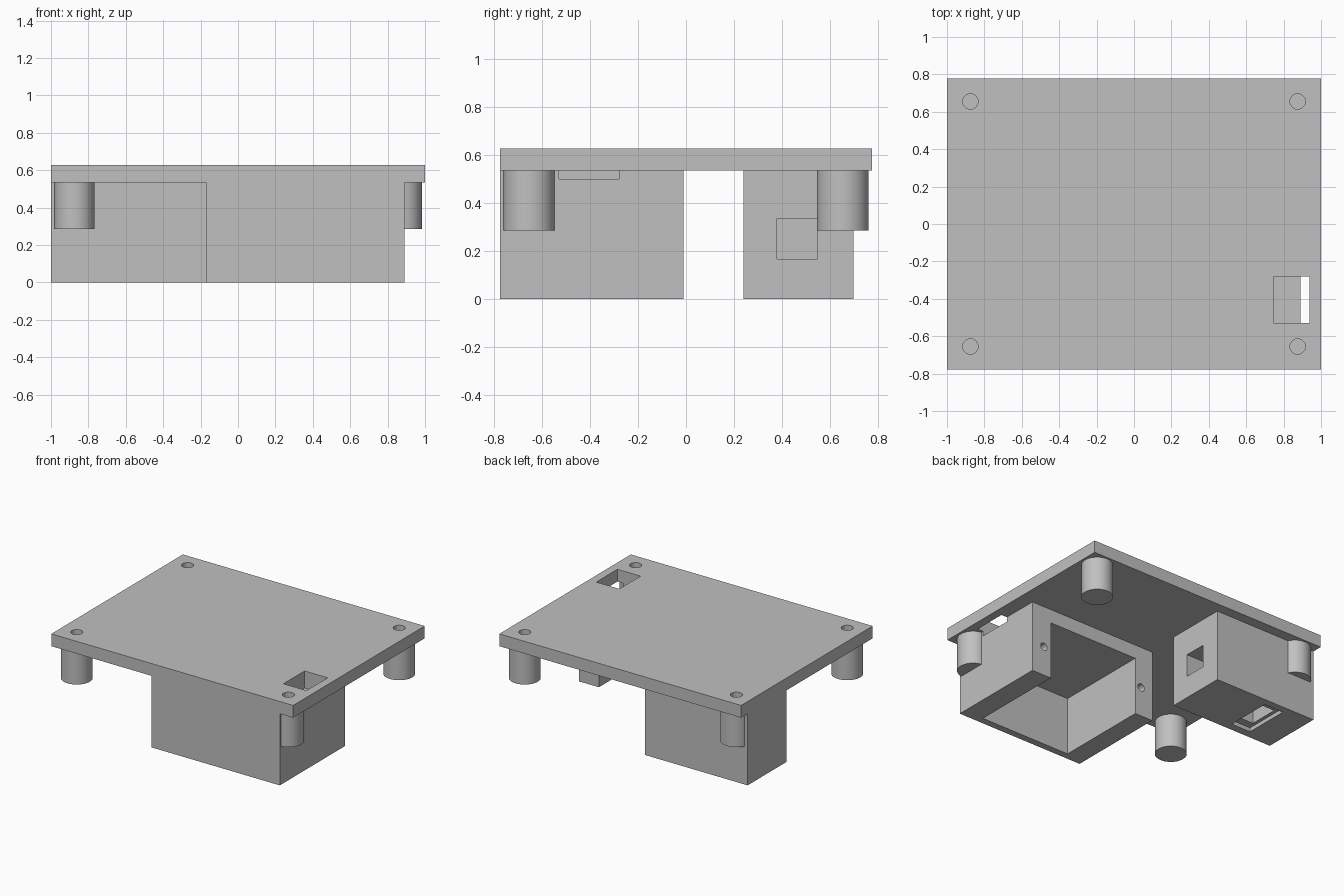
import bpy, bmesh, math
from mathutils import Matrix, Vector

if "Cube" in bpy.data.objects:
    bpy.data.objects.remove(bpy.data.objects["Cube"])

grey = bpy.data.materials.new("plain grey")
colour = (0.53, 0.53, 0.53, 1)
grey.diffuse_color = colour
grey.use_nodes = True
grey.node_tree.nodes["Principled BSDF"].inputs["Base Color"].default_value = colour


def add_object(name, bm):
    mesh = bpy.data.meshes.new(name)
    bm.to_mesh(mesh)
    bm.free()
    mesh.materials.append(grey)
    ob = bpy.data.objects.new(name, mesh)
    bpy.context.collection.objects.link(ob)
    return ob


def box(name, x, y, z):
    """Block given by its (low, high) range on each axis."""
    bm = bmesh.new()
    bmesh.ops.create_cube(bm, size=1)
    low, high = (Vector(p) for p in zip(x, y, z))
    bmesh.ops.scale(bm, vec=high - low, verts=bm.verts)
    bmesh.ops.translate(bm, vec=(low + high) / 2, verts=bm.verts)
    return add_object(name, bm)


def cylinder(name, start, end, radius, sides=48):
    bm = bmesh.new()
    start, end = Vector(start), Vector(end)
    axis = end - start
    matrix = Matrix.Translation((start + end) / 2) @ axis.to_track_quat('Z', 'Y').to_matrix().to_4x4()
    bmesh.ops.create_cone(bm, cap_ends=True, segments=sides, radius1=radius,
                          radius2=radius, depth=axis.length, matrix=matrix)
    return add_object(name, bm)


def cut(ob, cutters):
    """Subtract the cutters and bake the result into the part."""
    for cutter in cutters:
        cutter.hide_render = True
        mod = ob.modifiers.new("cut", 'BOOLEAN')
        mod.operation, mod.solver, mod.object = 'DIFFERENCE', 'EXACT', cutter
    graph = bpy.context.evaluated_depsgraph_get()
    mesh = bpy.data.meshes.new_from_object(ob.evaluated_get(graph))
    ob.modifiers.clear()
    ob.data = mesh


HALF_Y, UNDER, TOP = 0.777, 0.535, 0.627
POST_X, POST_Y = 0.875, 0.655

# Main solids
plate = box("top_plate", (-1, 1), (-HALF_Y, HALF_Y), (UNDER, TOP))
large_housing = box("large_housing", (-0.17, 0.89), (-HALF_Y, -0.01), (0, UNDER))
small_housing = box("small_housing", (-1, -0.15), (0.24, 0.70), (0, UNDER))

# Corner posts with blind holes from the top
posts, post_holes = [], []
for side, sx in (("right", -1), ("left", 1)):
    for end, sy in (("front", -1), ("back", 1)):
        x, y = sx * POST_X, sy * POST_Y
        posts.append(cylinder(f"{end}_{side}_post", (x, y, 0.285), (x, y, UNDER), 0.108))
        post_holes.append(cylinder("post_hole_cutter", (x, y, 0.36), (x, y, 0.7), 0.041))

# Rectangular slot through the plate and into the housing top
slot = box("slot_cutter", (0.747, 0.938), (-0.53, -0.28), (0.5, 0.7))

# Large housing: cavity open at the back and below, with two screw holes
cavity = box("cavity_cutter", (-0.02, 0.728), (-0.725, 0.1), (-0.1, 0.432))
screws = [cylinder("screw_hole_cutter", (x, -0.2, 0.222), (x, 0.1, 0.222), 0.029, 24)
          for x in (-0.072, 0.788)]

# Small housing: square side bore, with a stepped opening below
bore = box("bore_cutter", (-0.75, 0), (0.38, 0.55), (0.166, 0.335))
recess = box("recess_cutter", (-0.775, -0.615), (0.30, 0.645), (-0.1, 0.03))
opening = box("opening_cutter", (-0.75, -0.64), (0.36, 0.585), (-0.1, 0.2))

cut(plate, post_holes + [slot])
cut(large_housing, [cavity, slot, *screws, post_holes[2]])
cut(small_housing, [bore, recess, opening, post_holes[1]])
for post, hole in zip(posts, post_holes):
    cut(post, [hole])

for cutter in post_holes + screws + [slot, cavity, bore, recess, opening]:
    bpy.data.objects.remove(cutter)

# Smooth round walls, keep every edge sharp
bpy.ops.object.select_all(action='DESELECT')
for ob in [plate, large_housing, small_housing, *posts]:
    ob.select_set(True)
bpy.context.view_layer.objects.active = plate
bpy.ops.object.shade_smooth_by_angle(angle=math.radians(30))
